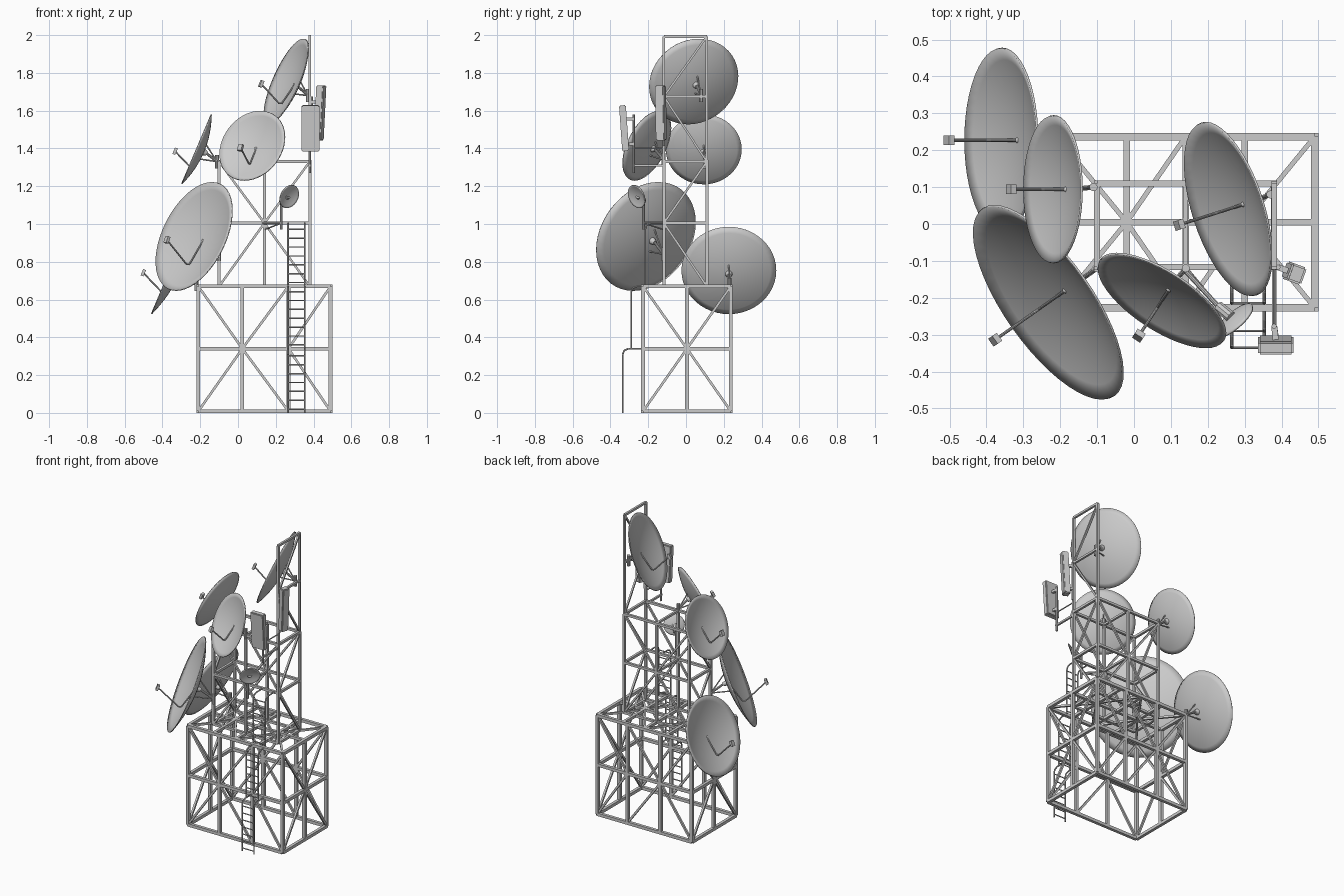
import bpy, bmesh, math
from mathutils import Vector, Matrix

cube = bpy.data.objects.get("Cube")
if cube:
    bpy.data.objects.remove(cube)

grey = bpy.data.materials.new("painted_grey")
grey.use_nodes = True
colour = (0.6, 0.6, 0.6, 1)
grey.diffuse_color = colour
grey.node_tree.nodes["Principled BSDF"].inputs["Base Color"].default_value = colour


def finish(name, bm, smooth=False):
    me = bpy.data.meshes.new(name)
    bmesh.ops.recalc_face_normals(bm, faces=bm.faces)
    bm.to_mesh(me)
    bm.free()
    me.materials.append(grey)
    ob = bpy.data.objects.new(name, me)
    bpy.context.collection.objects.link(ob)
    if smooth:
        bpy.ops.object.select_all(action='DESELECT')
        ob.select_set(True)
        bpy.context.view_layer.objects.active = ob
        bpy.ops.object.shade_smooth_by_angle(angle=math.radians(35))
    return ob


def beam(bm, a, b, w):
    """Square bar between two points."""
    a, b = Vector(a), Vector(b)
    d = b - a
    m = (Matrix.Translation((a + b) / 2) @ d.to_track_quat('Z', 'Y').to_matrix().to_4x4()
         @ Matrix.Diagonal((w, w, d.length, 1)))
    bmesh.ops.create_cube(bm, size=1, matrix=m)


def rod(bm, a, b, r, r2=None, sides=10):
    """Round bar between two points."""
    a, b = Vector(a), Vector(b)
    d = b - a
    m = Matrix.Translation((a + b) / 2) @ d.to_track_quat('Z', 'Y').to_matrix().to_4x4()
    bmesh.ops.create_cone(bm, cap_ends=True, segments=sides, radius1=r,
                          radius2=r if r2 is None else r2, depth=d.length, matrix=m)


def path(bm, pts, r):
    for a, b in zip(pts, pts[1:]):
        rod(bm, a, b, r)


def braced_face(bm, pts, levels, hubs, w, thin):
    """Posts, rails and diagonals; diagonals meet at the hub post of each bay."""
    for (x, y) in pts:
        beam(bm, (x, y, levels[0]), (x, y, levels[-1]), w)
    for z in levels:
        beam(bm, (*pts[0], z), (*pts[-1], z), w)
    for i, hub in enumerate(hubs):
        far = i + 1 if hub == i else i
        for z in (levels[0], levels[-1]):
            beam(bm, (*pts[hub], levels[1]), (*pts[far], z), thin)


# Lower tower
X0, X1, Y0, Y1, DECK = -0.21, 0.49, -0.227, 0.237, 0.67
low = (0.009, 0.34, DECK)
bm = bmesh.new()
for y in (Y0, Y1):
    braced_face(bm, [(x, y) for x in (X0, 0.023, 0.267, X1)], low, (1, 1, 2), 0.02, 0.013)
for x in (X0, X1):
    braced_face(bm, [(x, y) for y in (Y0, 0.005, Y1)], low, (1, 1), 0.02, 0.013)
finish("lower_tower", bm)

# Deck framing on top of the lower tower
bm = bmesh.new()
beam(bm, (X0, 0.005, DECK), (X1, 0.005, DECK), 0.018)
for x in (-0.02, 0.14, 0.3):
    beam(bm, (x, Y0, DECK), (x, Y1, DECK), 0.018)
for hub, ends in ((-0.02, (X0, 0.14)), (0.3, (0.14, X1))):
    for x in ends:
        for y in (Y0, Y1):
            beam(bm, (hub, 0.005, DECK), (x, y, DECK), 0.013)
finish("deck_frame", bm)

# Upper tower
UX0, UX1, UY0, UY1, TOP = -0.1, 0.38, -0.117, 0.11, 1.33
high = (DECK, 1.005, TOP)
bm = bmesh.new()
for y in (UY0, UY1):
    braced_face(bm, [(x, y) for x in (UX0, 0.14, UX1)], high, (1, 1), 0.016, 0.012)
for x in (UX0, UX1):
    braced_face(bm, [(x, UY0), (x, UY1)], high, (0,), 0.016, 0.012)
for z in high[1:]:
    beam(bm, (0.14, UY0, z), (0.14, UY1, z), 0.014)
finish("upper_tower", bm)

# Flat mast frame
bm = bmesh.new()
braced_face(bm, [(UX1, UY0), (UX1, UY1)], (TOP, 1.675, 1.993), (0,), 0.014, 0.011)
finish("mast_frame", bm)

# Ladders with rails bent over at the top
for name, y, z0, z1, wall in (("lower_ladder", -0.335, 0, 0.34, Y0),
                              ("middle_ladder", -0.29, 0.34, DECK, Y0),
                              ("upper_ladder", -0.215, DECK, 1.005, UY0)):
    bm = bmesh.new()
    for x in (0.265, 0.353):
        path(bm, [(x, y, z0), (x, y, z1 - 0.03), (x, y + 0.008, z1 - 0.009),
                  (x, y + 0.03, z1), (x, wall, z1)], 0.0045)
    for i in range(7):
        z = z0 + 0.02 + i * 0.047
        rod(bm, (0.265, y, z), (0.353, y, z), 0.0035)
    finish(name, bm, True)


def dish(name, centre, normal, R, anchor=None, feed=True):
    """Parabolic reflector with a bent feed arm and a rear bracket."""
    n = Vector(normal).normalized()
    up = (Vector((0, 0, 1)) - n * n.z).normalized()
    frame = Matrix((up.cross(n), up, n)).transposed().to_4x4()
    m = Matrix.Translation(centre) @ frame

    def at(down, out):
        return m @ Vector((0, -down * R, out * R))

    bm = bmesh.new()
    seg, rings, depth = 48, 8, 0.2
    tip = bm.verts.new(at(0, -depth))
    last = None
    for i in range(1, rings + 1):
        t = i / rings
        ring = [bm.verts.new(m @ Vector((R * t * math.cos(k * math.tau / seg),
                                         R * t * math.sin(k * math.tau / seg),
                                         R * depth * (t * t - 1)))) for k in range(seg)]
        for k in range(seg):
            j = (k + 1) % seg
            if last:
                bm.faces.new((last[k], ring[k], ring[j], last[j]))
            else:
                bm.faces.new((tip, ring[k], ring[j]))
        last = ring
    ob = finish(name, bm, True)
    shell = ob.modifiers.new("shell", 'SOLIDIFY')
    shell.thickness = 0.006
    shell.offset = 0

    if feed:
        bm = bmesh.new()
        a, b, c = at(0, -depth), at(0.52, -0.08), at(0.27, 0.5)
        path(bm, [a, a.lerp(b, 0.92), b.lerp(c, 0.08), c], 0.0045)
        bmesh.ops.create_uvsphere(bm, u_segments=12, v_segments=8, radius=0.008,
                                  matrix=Matrix.Translation(a))
        bmesh.ops.create_cube(bm, size=1, matrix=Matrix.Translation(c) @ frame
                              @ Matrix.Diagonal((0.026, 0.036, 0.016, 1)))
        finish(name + "_feed_arm", bm, True)

    if anchor:
        bm = bmesh.new()
        p = Vector(anchor)
        hub = at(0, -depth - 0.1)
        rod(bm, at(0, -depth), hub, 0.02, 0.012, 12)
        rod(bm, hub, p, 0.007)
        rod(bm, at(0.2, -depth), p, 0.004)
        rod(bm, at(-0.2, -depth), p, 0.004)
        rod(bm, p - Vector((0, 0, 0.035)), p + Vector((0, 0, 0.035)), 0.011)
        finish(name + "_bracket", bm, True)


# Dishes
dish("front_corner_dish", (-0.233, -0.213, 0.935), (-0.757, -0.532, 0.378), 0.31,
     (-0.1, -0.12, 0.84))
dish("low_side_dish", (-0.36, 0.227, 0.755), (-0.917, 0, 0.39), 0.25, (-0.22, 0.23, 0.68))
dish("high_side_dish", (-0.22, 0.094, 1.396), (-0.917, 0, 0.39), 0.2, (-0.11, 0.1, 1.33))
dish("high_front_dish", (0.075, -0.208, 1.415), (-0.5, -0.768, 0.39), 0.2, (0.14, -0.12, 1.34))
dish("mast_dish", (0.255, 0.04, 1.755), (-0.876, -0.28, 0.39), 0.245, (0.37, 0.08, 1.68))
dish("small_dish", (0.272, -0.262, 1.145), (0.62, -0.71, -0.32), 0.064, feed=False)

# Outrigger pole of the small dish
bm = bmesh.new()
rod(bm, (0.13, -0.117, 1.005), (0.23, -0.225, 1.005), 0.007)
rod(bm, (0.14, -0.117, 0.97), (0.23, -0.225, 1.005), 0.004)
rod(bm, (0.23, -0.225, 0.97), (0.23, -0.225, 1.13), 0.007)
rod(bm, (0.23, -0.225, 1.12), (0.264, -0.253, 1.149), 0.016)
finish("small_dish_pole", bm, True)


def panel(name, centre, size, turn, tilt, pole):
    """Box antenna with two clamps to a round pole."""
    m = (Matrix.Translation(centre) @ Matrix.Rotation(turn, 4, 'Z')
         @ Matrix.Rotation(tilt, 4, 'X'))
    bm = bmesh.new()
    bmesh.ops.create_cube(bm, size=1, matrix=m @ Matrix.Diagonal((*size, 1)))
    bmesh.ops.bevel(bm, geom=bm.edges[:], offset=0.005, segments=2, affect='EDGES')
    finish(name, bm, True)
    bm = bmesh.new()
    for s in (-0.35, 0.2):
        a = m @ Vector((0, size[1] / 2, s * size[2]))
        beam(bm, a, (*pole, a.z), 0.016)
    rod(bm, (*pole, centre[2] - size[2] * 0.6), (*pole, centre[2] + size[2] * 0.3), 0.007)
    finish(name + "_mount", bm, True)


# Panel antennas
panel("front_panel", (0.384, -0.328, 1.507), (0.096, 0.036, 0.243), 0, math.radians(4),
      (0.38, -0.277))
panel("side_panel", (0.434, -0.133, 1.588), (0.05, 0.042, 0.29), math.radians(70),
      math.radians(3), (0.39, -0.117))

# Outrigger of the front panel
bm = bmesh.new()
beam(bm, (0.38, -0.11, 1.31), (0.38, -0.285, 1.31), 0.012)
rod(bm, (0.38, -0.277, 1.27), (0.38, -0.277, 1.4), 0.007)
rod(bm, (0.38, -0.117, 1.4), (0.38, -0.277, 1.4), 0.004)
finish("front_panel_outrigger", bm)
